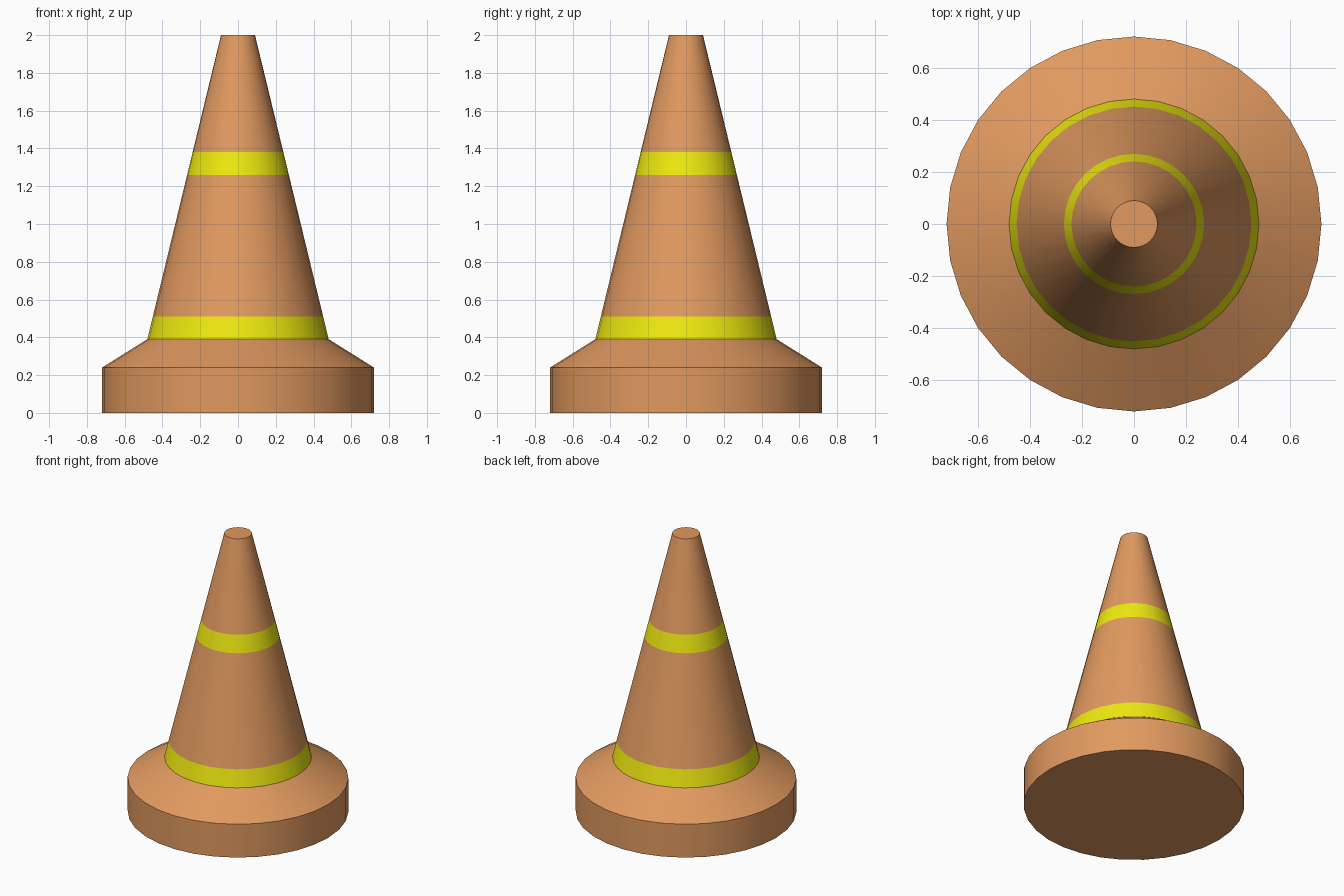
import bpy, bmesh
from math import cos, sin, pi, radians

if "Cube" in bpy.data.objects:
    bpy.data.objects.remove(bpy.data.objects["Cube"])

SIDES = 32


def material(name, rgb):
    mat = bpy.data.materials.new(name)
    mat.diffuse_color = (*rgb, 1)
    mat.use_nodes = True
    mat.node_tree.nodes["Principled BSDF"].inputs["Base Color"].default_value = mat.diffuse_color
    return mat


def cone_radius(z):
    # straight taper from the base collar to the tip
    return 0.48 + (0.09 - 0.48) * (z - 0.39) / (2.0 - 0.39)


# Outline from bottom to top; the flag marks a yellow band above that ring
profile = [(0.72, 0.0, 0), (0.72, 0.24, 0)]
profile += [(cone_radius(z), z, band) for z, band in
            ((0.39, 1), (0.51, 0), (1.26, 1), (1.38, 0), (2.0, 0))]

# Closed shell turned around z
bm = bmesh.new()
rings = [[bm.verts.new((r * cos(2 * pi * i / SIDES), r * sin(2 * pi * i / SIDES), z))
          for i in range(SIDES)] for r, z, _ in profile]
for (lower, upper), (_, _, band) in zip(zip(rings, rings[1:]), profile):
    for i in range(SIDES):
        j = (i + 1) % SIDES
        face = bm.faces.new((lower[i], lower[j], upper[j], upper[i]))
        face.material_index = band

# Underside and flat tip
bm.faces.new(rings[0][::-1])
bm.faces.new(rings[-1])

mesh = bpy.data.meshes.new("traffic_cone")
bm.to_mesh(mesh)
bm.free()
mesh.materials.append(material("orange_plastic", (0.75, 0.32, 0.115)))
mesh.materials.append(material("yellow_band", (0.86, 0.82, 0.005)))

cone = bpy.data.objects.new("traffic_cone", mesh)
bpy.context.collection.objects.link(cone)

# Smooth around the cone, sharp at the base edges and tip
bpy.context.view_layer.objects.active = cone
cone.select_set(True)
bpy.ops.object.shade_smooth_by_angle(angle=radians(30))
